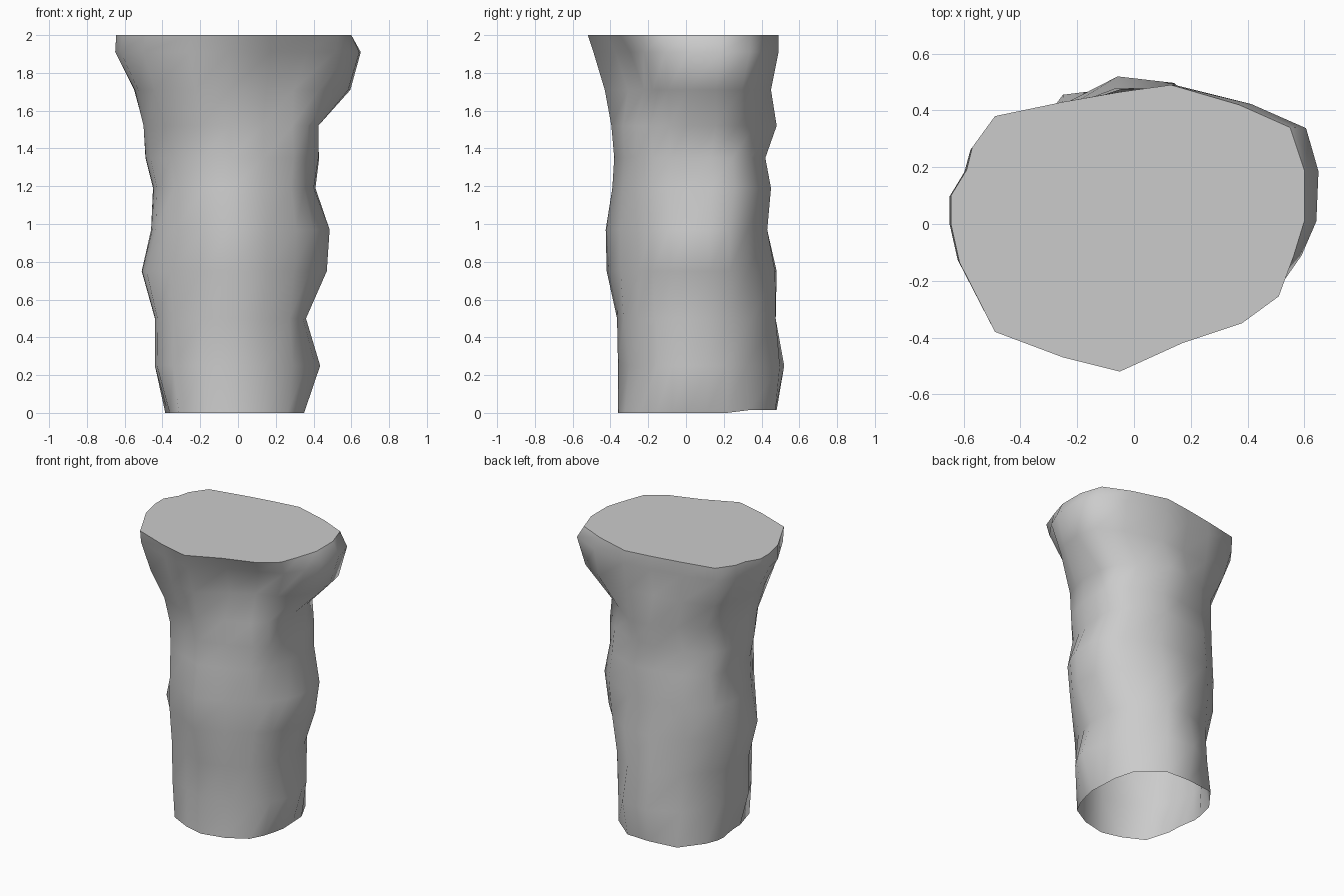
import bpy, bmesh, math
from mathutils import Vector

if "Cube" in bpy.data.objects:
    bpy.data.objects.remove(bpy.data.objects["Cube"])

# Rim outlines, counter-clockwise
TOP = [(.60, .01), (.60, .19), (.55, .34), (.37, .42), (.13, .49), (-.05, .465), (-.25, .43),
       (-.49, .38), (-.57, .27), (-.59, .19), (-.645, .10), (-.645, 0), (-.615, -.135),
       (-.49, -.38), (-.25, -.47), (-.05, -.52), (.17, -.42), (.38, -.35), (.51, -.255), (.56, -.12)]
BOTTOM = [(.355, -.02), (.34, .26), (.24, .39), (.09, .48), (-.20, .45), (-.33, .33), (-.385, .12),
          (-.37, -.08), (-.30, -.26), (-.05, -.36), (.15, -.31), (.28, -.22)]

# Ring levels: z, extents (left, right, front, back), diagonal extents (back right, back left,
# front left, front right)
LEVELS = [
    (0, (.385, .35, .36, .48), (.44, .50, .40, .36)),
    (.25, (.44, .435, .36, .52), (.445, .47, .405, .36)),
    (.5, (.44, .36, .365, .475), (.45, .46, .41, .375)),
    (.75, (.51, .47, .42, .48), (.475, .49, .425, .39)),
    (.97, (.46, .485, .425, .43), (.49, .495, .43, .405)),
    (1.19, (.45, .41, .39, .45), (.485, .49, .425, .39)),
    (1.35, (.49, .43, .38, .42), (.475, .485, .425, .395)),
    (1.52, (.50, .425, .395, .48), (.465, .485, .46, .40)),
    (1.71, (.55, .595, .43, .45), (.61, .56, .545, .42)),
    (1.91, (.65, .65, .49, .49), (.66, .61, .605, .51)),
    (2, None, None)]


def ray_hit(poly, d):
    """Point where the ray from the centre along d leaves the outline."""
    for i, a in enumerate(poly):
        a, b = Vector(a), Vector(poly[(i + 1) % len(poly)])
        e = b - a
        det = d.cross(e)
        if abs(det) < 1e-9:
            continue
        t, s = a.cross(e) / det, a.cross(d) / det
        if t > 0 and -1e-6 <= s <= 1 + 1e-6:
            return d * t
    return d * .4


def fit_axes(pts, left, right, front, back):
    """Stretch each half of a ring to the wanted extents."""
    x0, x1 = -min(p.x for p in pts), max(p.x for p in pts)
    y0, y1 = -min(p.y for p in pts), max(p.y for p in pts)
    return [Vector((p.x * (right / x1 if p.x > 0 else left / x0),
                    p.y * (back / y1 if p.y > 0 else front / y0))) for p in pts]


def fit_diagonals(pts, extents):
    """Push each quadrant in or out to its diagonal extent."""
    out = []
    dirs = [Vector((sx, sy)).normalized() for sx, sy in ((1, 1), (-1, 1), (-1, -1), (1, -1))]
    ratio = [e / max(p.dot(d) for p in pts) for e, d in zip(extents, dirs)]
    for p in pts:
        a = math.atan2(p.y, p.x) % math.tau
        q = int(a // (math.pi / 2)) % 4
        out.append(p * (1 + (ratio[q] - 1) * math.sin(2 * a) ** 2))
    return out


top = [Vector(p) for p in TOP]
bottom = [ray_hit(BOTTOM, p.normalized()) for p in top]

# Knobbly trunk: lofted rings, open below, flat cut on top
bm = bmesh.new()
rings = []
for z, axes, diagonals in LEVELS:
    k = (z / 2) ** 2
    ring = [b.lerp(t, k) for b, t in zip(bottom, top)]
    if axes:
        for _ in range(3):
            ring = fit_axes(fit_diagonals(ring, diagonals), *axes)
    # the lower rim lifts slightly at the back
    rings.append([bm.verts.new((p.x, p.y, z if z or p.y < .3 else .015)) for p in ring])
n = len(top)
for lo, hi in zip(rings, rings[1:]):
    for i in range(n):
        j = (i + 1) % n
        bm.faces.new((lo[i], lo[j], hi[j], hi[i]))
bm.faces.new(rings[-1])

mesh = bpy.data.meshes.new("trunk")
bm.to_mesh(mesh)
bm.free()
trunk = bpy.data.objects.new("trunk", mesh)
bpy.context.collection.objects.link(trunk)
bpy.context.view_layer.objects.active = trunk
trunk.select_set(True)
bpy.ops.object.shade_smooth_by_angle(angle=math.radians(58))
